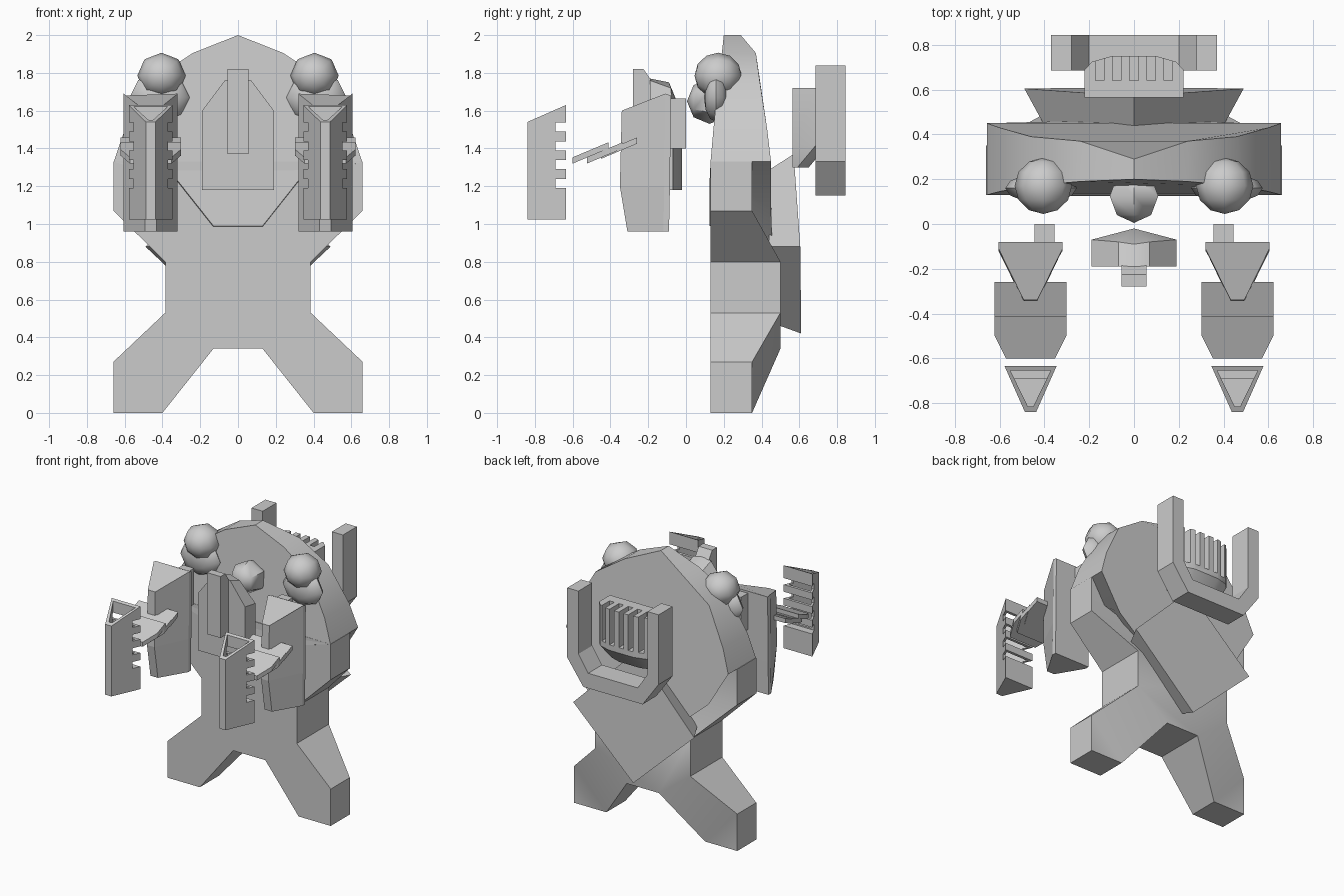
import bpy, bmesh, math
from mathutils import Matrix

if "Cube" in bpy.data.objects:
    bpy.data.objects.remove(bpy.data.objects["Cube"])


def finish(name, bm, smooth=None):
    bmesh.ops.recalc_face_normals(bm, faces=bm.faces)
    me = bpy.data.meshes.new(name)
    bm.to_mesh(me)
    bm.free()
    ob = bpy.data.objects.new(name, me)
    bpy.context.collection.objects.link(ob)
    if smooth:
        bpy.ops.object.select_all(action='DESELECT')
        ob.select_set(True)
        bpy.context.view_layer.objects.active = ob
        bpy.ops.object.shade_smooth_by_angle(angle=math.radians(smooth))
    return ob


def loft(name, rings, smooth=None):
    """Skin equal-length rings of points and cap both ends."""
    bm = bmesh.new()
    vs = [[bm.verts.new(p) for p in r] for r in rings]
    n = len(rings[0])
    for a, b in zip(vs, vs[1:]):
        for i in range(n):
            j = (i + 1) % n
            bm.faces.new((a[i], a[j], b[j], b[i]))
    bm.faces.new(vs[0])
    bm.faces.new(vs[-1])
    return finish(name, bm, smooth)


def boxes(name, specs):
    bm = bmesh.new()
    for x0, x1, y0, y1, z0, z1 in specs:
        m = Matrix.Translation(((x0 + x1) / 2, (y0 + y1) / 2, (z0 + z1) / 2)) \
            @ Matrix.Diagonal((abs(x1 - x0), y1 - y0, z1 - z0, 1))
        bmesh.ops.create_cube(bm, size=1, matrix=m)
    return finish(name, bm)


def ball(name, loc, radii, seg, rings):
    bm = bmesh.new()
    m = Matrix.Translation(loc) @ Matrix.Diagonal((*radii, 1)) @ Matrix.Rotation(math.pi / 2, 4, 'X')
    bmesh.ops.create_uvsphere(bm, u_segments=seg, v_segments=rings, radius=1, matrix=m)
    return finish(name, bm, 50)


def cut(ob, cutter):
    mod = ob.modifiers.new("cut", 'BOOLEAN')
    mod.operation, mod.solver, mod.object = 'DIFFERENCE', 'EXACT', cutter
    bpy.context.view_layer.objects.active = ob
    bpy.ops.object.modifier_apply(modifier=mod.name)
    bpy.data.objects.remove(cutter)


def mirror_pts(half):
    """Mirror a half outline (x first) into a closed loop."""
    return half + [(-p[0],) + tuple(p[1:]) for p in reversed(half) if p[0] > 0]


# Lower body: X-shaped hips and legs, deeper at the waist
half = [(.66, 1.33, .35), (.66, 1.07, .35), (.385, .80, .50), (.385, .53, .50),
        (.66, .27, .35), (.66, 0, .35), (.40, 0, .35), (.13, .34, .50)]
loop = mirror_pts(half)
bm = bmesh.new()
front = [bm.verts.new((x, .13, z)) for x, z, y in loop]
back = [bm.verts.new((x, y, z)) for x, z, y in loop]
n = len(loop)
bm.faces.new(front)
for i in range(n):
    j = (i + 1) % n
    bm.faces.new((front[i], front[j], back[j], back[i]))
for f in [(0, 1, 14, 15), (1, 2, 13, 14), (2, 3, 7, 8, 12, 13),
          (3, 4, 6, 7), (4, 5, 6), (12, 11, 9, 8), (11, 10, 9)]:
    bm.faces.new([back[i] for i in f])
finish("lower_body", bm, 35)

# Torso shell leaning back towards the top
top = [(0, 2.0, .20, .29), (.24, 1.905, .19, .37), (.46, 1.76, .17, .39),
       (.60, 1.50, .145, .43), (.657, 1.33, .13, .45)]
t_front = mirror_pts([(x, yf, z) for x, z, yf, yb in top] + [(.32, .125, 1.23), (.13, .125, .99)])
t_back = mirror_pts([(x, yb, z) for x, z, yf, yb in top] + [(.50, .45, 1.07), (.25, .46, .85)])
loft("torso_shell", [t_front, t_back], 35)

# Diamond plate on the lower back
loft("back_plate", [
    [(0, .43, 1.28), (.40, .44, .88), (0, .50, .46), (-.40, .44, .88)],
    [(0, .57, 1.37), (.49, .605, .88), (0, .61, .42), (-.49, .605, .88)]])

# Head
ball("head", (0, .125, 1.65), (.125, .12, .12), 6, 4)

# Chest shield with its upright bar
sh = [(.07, 1.76), (.19, 1.60), (.19, 1.18)]
s_front = mirror_pts([(0, -.19, 1.77)] + [(x, -.19, z) for x, z in sh] + [(0, -.19, 1.18)])
s_back = mirror_pts([(0, -.09, 1.75), (.07, -.08, 1.72), (.19, -.07, 1.58),
                     (.19, -.07, 1.18), (0, -.02, 1.18)])
bm = bmesh.new()
a = [bm.verts.new(p) for p in s_front]
b = [bm.verts.new(p) for p in s_back]
ridge = bm.verts.new((0, -.02, 1.58))
for i in range(8):
    j = (i + 1) % 8
    bm.faces.new((a[i], a[j], b[j], b[i]))
bm.faces.new(a)
for f in [(0, 1), (1, 2), (2, 3), (3, 4), (4, 5), (5, 6), (6, 7), (7, 0)]:
    bm.faces.new((b[f[0]], b[f[1]], ridge))
finish("chest_shield", bm, 35)
bar = [(-.28, 1.82), (-.225, 1.82), (-.185, 1.76), (-.185, 1.37), (-.28, 1.37)]
loft("shield_bar", [[(x, y, z) for y, z in bar] for x in (-.055, .055)])

# Arms: shoulders, forearm guards, louvres and front blades on both sides
for s, side in ((1, "left"), (-1, "right")):
    def at(x, y, z):
        return (s * (.462 + x), y, z)

    ball(side + "_shoulder", (s * .405, .17, 1.785), (.128, .125, .122), 8, 6)
    ball(side + "_shoulder_joint", (s * .415, .16, 1.67), (.16, .065, .13), 8, 6)

    guard = []
    for zb, yb, zt, yt in ((.96, -.09, .96, -.31), (1.20, -.085, 1.20, -.35), (1.68, -.08, 1.60, -.34)):
        guard.append([at(-.143, yb, zb), at(.143, yb, zb), at(.143, yb - .03, zb + .01 * (zb > 1.5)),
                      at(.03, yt, zt), at(-.03, yt, zt), at(-.143, yb - .03, zb + .01 * (zb > 1.5))])
    loft(side + "_forearm_guard", guard)
    boxes(side + "_forearm_mount", [(s * .355, s * .445, -.10, 0, 1.40, 1.665)])

    for k, (y, z) in enumerate(((-.60, 1.32), (-.525, 1.32), (-.45, 1.345))):
        shape = [(-.16, .19), (.16, .19), (.16, .10), (.11, 0), (-.11, 0), (-.16, .10)]
        loft(f"{side}_louvre_{k + 1}",
             [[at(x, y + d, z + .42 * d + h) for x, d in shape] for h in (0, .033)])

    def wedge(name, w, tip, y0, y1, z0, slope_top):
        tri = [(-w, y1), (w, y1), (tip, y0), (-tip, y0)]
        return loft(name, [[at(x, y, z0) for x, y in tri],
                           [at(x, y, slope_top(y)) for x, y in tri]])
    blade = wedge(side + "_blade", .116, .025, -.84, -.635, 1.025,
                  lambda y: 1.54 + (y + .84) / .205 * .09)
    cut(blade, wedge("pocket", .09, .012, -.815, -.655, 1.20, lambda y: 1.8))
    cut(blade, boxes("slots", [(s * .3, s * .62, -.69, -.6, z, z + .048)
                               for z in (1.49, 1.39, 1.29, 1.19)]))

# U-shaped frame on the back
u = [(.28, 1.84), (.37, 1.84), (.37, 1.33), (.24, 1.15)]
inner = [(.28, 1.38), (.20, 1.26)]
path = u + [(-x, z) for x, z in reversed(u)] + [(-x, z) for x, z in inner] \
    + [(x, z) for x, z in reversed(inner)]
loft("back_frame", [[(x, y, z) for x, z in path] for y in (.685, .845)])

# Slotted vent block inside the frame
def vent(w, y, z):
    return mirror_pts([(w, .565, z), (w, y - .06, z), (w * .85, y - .025, z), (w * .45, y, z)])

block = loft("back_vent", [vent(.19, .65, 1.30), vent(.22, .75, 1.42), vent(.22, .75, 1.72)], 35)
cut(block, boxes("vent_slots", [(x - .019, x + .019, .64, .8, 1.46, 1.8)
                                for x in (-.152, -.076, 0, .076, .152)]))
